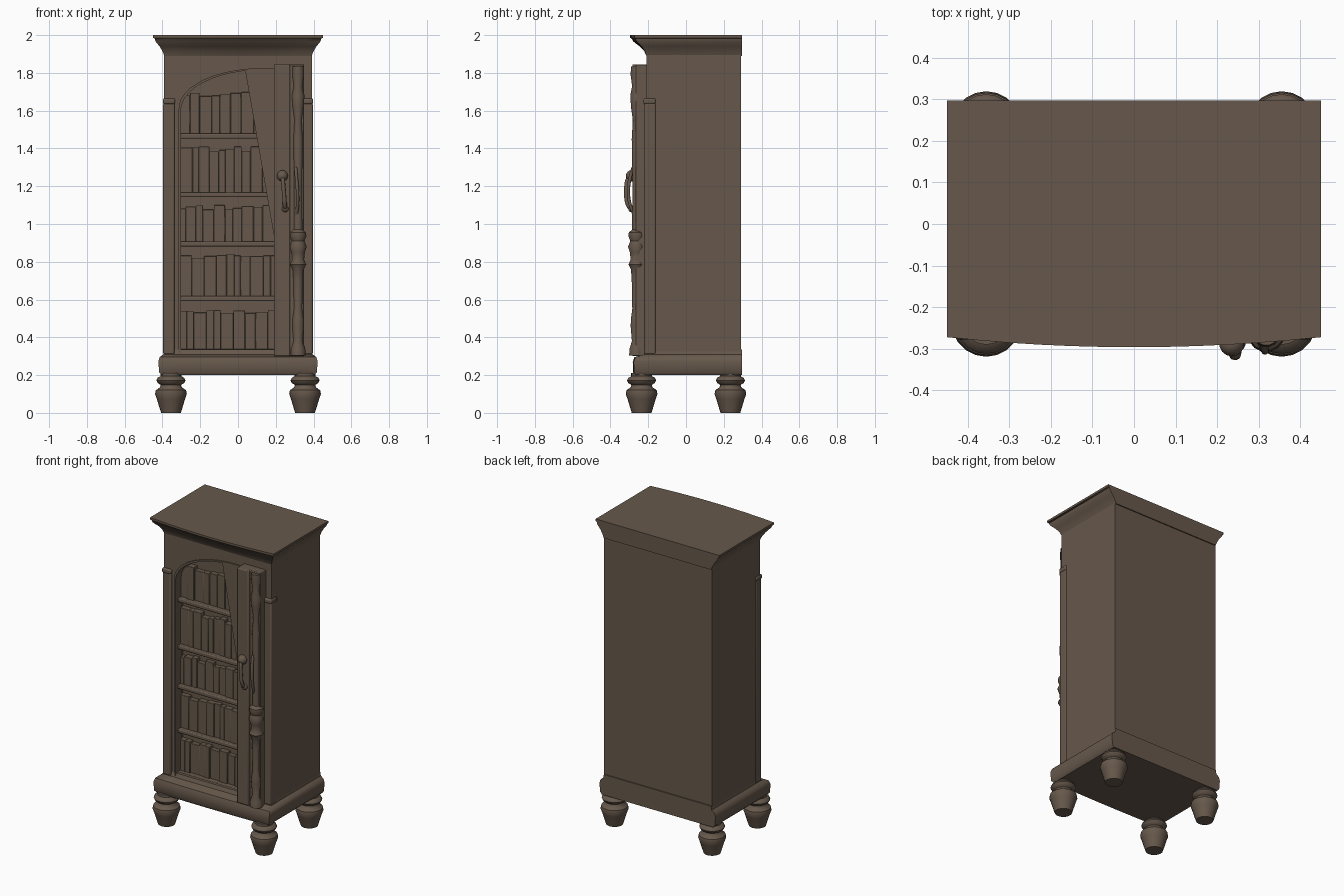
import bpy, bmesh, math, random
from mathutils import Vector

random.seed(4)
if "Cube" in bpy.data.objects:
    bpy.data.objects.remove(bpy.data.objects["Cube"])

wood = bpy.data.materials.new("dark brown wood")
wood.use_nodes = True
BROWN = (0.135, 0.099, 0.072, 1)
wood.diffuse_color = BROWN
wood.node_tree.nodes["Principled BSDF"].inputs["Base Color"].default_value = BROWN


def finish(name, bm, bevel=0, smooth=True):
    bmesh.ops.recalc_face_normals(bm, faces=bm.faces)
    mesh = bpy.data.meshes.new(name)
    bm.to_mesh(mesh)
    bm.free()
    obj = bpy.data.objects.new(name, mesh)
    bpy.context.collection.objects.link(obj)
    mesh.materials.append(wood)
    if bevel:
        mod = obj.modifiers.new("soft edges", "BEVEL")
        mod.width, mod.segments = bevel, 2
    if smooth:
        bpy.ops.object.select_all(action="DESELECT")
        obj.select_set(True)
        bpy.context.view_layer.objects.active = obj
        bpy.ops.object.shade_smooth_by_angle(angle=math.radians(40))
    return obj


def add_box(bm, x0, x1, y0, y1, z0, z1):
    verts = bmesh.ops.create_cube(bm, size=1)["verts"]
    for v in verts:
        v.co = Vector(((x0 + x1) / 2 + v.co.x * (x1 - x0),
                       (y0 + y1) / 2 + v.co.y * (y1 - y0),
                       (z0 + z1) / 2 + v.co.z * (z1 - z0)))


def box(name, *bounds, bevel=0):
    bm = bmesh.new()
    add_box(bm, *bounds)
    return finish(name, bm, bevel)


def skin(name, rings):
    """Join closed rings of points into a capped solid."""
    bm = bmesh.new()
    rows = [[bm.verts.new(p) for p in ring] for ring in rings]
    n = len(rows[0])
    for a, b in zip(rows, rows[1:]):
        for i in range(n):
            bm.faces.new((a[i], a[(i + 1) % n], b[(i + 1) % n], b[i]))
    bm.faces.new(rows[0])
    bm.faces.new(rows[-1])
    return finish(name, bm)


def lathe(name, x, y, profile, sides=20):
    angles = [math.tau * i / sides for i in range(sides)]
    return skin(name, [[(x + r * math.cos(a), y + r * math.sin(a), z) for a in angles]
                       for r, z in profile])


def moulding(name, profile, back):
    """Rings of half width, front depth, bow of the front and height."""
    rings = []
    for w, front, bow, z in profile:
        steps = [i / 6 - 1 for i in range(13)]
        ring = [(w * t, front - bow * (1 - t * t), z) for t in steps]
        rings.append(ring + [(w, back, z), (-w, back, z)])
    return skin(name, rings)


def tube(name, points, radius):
    curve = bpy.data.curves.new(name, "CURVE")
    curve.dimensions = "3D"
    curve.bevel_depth, curve.bevel_resolution = radius, 2
    curve.use_fill_caps = True
    curve.resolution_u = 5
    spline = curve.splines.new("BEZIER")
    spline.bezier_points.add(len(points) - 1)
    for bp, p in zip(spline.bezier_points, points):
        bp.co = p
        bp.handle_left_type = bp.handle_right_type = "AUTO"
    obj = bpy.data.objects.new(name, curve)
    bpy.context.collection.objects.link(obj)
    curve.materials.append(wood)
    return obj


# Feet
FOOT = [(0.052, 0), (0.06, 0.025), (0.075, 0.075), (0.084, 0.1), (0.08, 0.12), (0.058, 0.135),
        (0.054, 0.148), (0.07, 0.158), (0.077, 0.172), (0.07, 0.186), (0.055, 0.194), (0.055, 0.21)]
for side, x in (("right", -0.355), ("left", 0.355)):
    for end, y in (("front", -0.235), ("back", 0.235)):
        lathe(f"{end}_{side}_foot", x, y, FOOT)

# Plinth and cornice
moulding("plinth", [(0.405, -0.265, 0.005, 0.2), (0.417, -0.275, 0.005, 0.215),
                    (0.422, -0.277, 0.005, 0.27), (0.415, -0.268, 0.005, 0.295),
                    (0.395, -0.22, 0, 0.31), (0.39, -0.21, 0, 0.335)], 0.297)
moulding("cornice", [(0.39, -0.21, 0, 1.89), (0.4, -0.218, 0.003, 1.915),
                     (0.415, -0.235, 0.01, 1.94), (0.437, -0.262, 0.018, 1.967),
                     (0.44, -0.268, 0.02, 1.982), (0.45, -0.272, 0.024, 1.986),
                     (0.45, -0.272, 0.024, 2.0)], 0.297)

# Cabinet body behind the shelves
box("cabinet_body", -0.392, 0.392, -0.13, 0.29, 0.3, 1.92)

# Front frame with an arched opening
LEFT, RIGHT, SPRING, TOP = -0.31, 0.31, 1.6, 1.825
arch = [(0.15 - 0.46 * math.cos(t), SPRING + (TOP - SPRING) * math.sin(t))
        for t in [math.pi / 2 * i / 14 for i in range(15)]]


def front_frame(name, inset, y0, y1, outer):
    inner = [(LEFT + inset, 0.31)]
    inner += [(x + inset * (1 - i / 14), z - inset * i / 14) for i, (x, z) in enumerate(arch)]
    inner += [(RIGHT, TOP - inset), (RIGHT, 0.31)]
    if outer:
        border = [(-0.392, 0.31)] + [(-0.392, z) for _, z in arch]
        border += [(RIGHT, 1.91), (RIGHT, 0.31)]
        border = [(-0.392, 0.31), (-0.392, 1.91), (0.392, 1.91), (0.392, 0.31)]
    else:
        border = [(x - 0.012, z + 0.008) for x, z in inner]
    bm = bmesh.new()
    face = bm.faces.new([bm.verts.new((x, y0, z)) for x, z in border + inner[::-1]])
    moved = bmesh.ops.extrude_face_region(bm, geom=[face])["geom"]
    for v in moved:
        if isinstance(v, bmesh.types.BMVert):
            v.co.y = y1
    return finish(name, bm)


front_frame("front_frame", 0, -0.21, -0.12, True)
front_frame("arch_trim", 0.008, -0.218, -0.15, False)

# Corner pilasters with small caps
for side, s in (("right", -1), ("left", 1)):
    x0, x1 = sorted((s * 0.396, s * 0.335))
    box(f"{side}_pilaster", x0, x1, -0.222, -0.16, 0.31, 1.64, bevel=0.008)
    box(f"{side}_pilaster_cap", x0 - 0.002, x1 + 0.002, -0.226, -0.16, 1.635, 1.665, bevel=0.008)

# Shelves and rows of books
shelves = [0.33, 0.61, 0.9, 1.16, 1.47]
for i, z in enumerate(shelves):
    box(f"shelf_{i + 1}", LEFT, RIGHT, -0.192, -0.12, z - 0.018, z + 0.008, bevel=0.006)
    bm = bmesh.new()
    ceiling = (shelves + [1.76])[i + 1] - 0.06
    x = LEFT
    while x < 0.25:
        width = random.uniform(0.03, 0.07)
        add_box(bm, x, x + width, -0.163 + random.uniform(-0.006, 0.006), -0.12,
                z, ceiling - random.uniform(0, 0.025))
        x += width
    finish(f"book_row_{i + 1}", bm, bevel=0.003)

# Open door with a turned column along its edge
box("door", 0.19, 0.35, -0.268, -0.2, 0.3, 1.845, bevel=0.004)
box("door_edge_panel", 0.19, 0.275, -0.284, -0.26, 0.3, 1.845, bevel=0.006)
lathe("door_column", 0.318, -0.262, [
    (0.04, 0.305), (0.038, 0.34), (0.025, 0.38), (0.032, 0.46), (0.03, 0.5), (0.023, 0.55),
    (0.026, 0.7), (0.03, 0.76), (0.044, 0.785), (0.032, 0.81), (0.036, 0.85), (0.046, 0.88),
    (0.034, 0.91), (0.044, 0.935), (0.042, 0.955), (0.024, 0.97), (0.022, 1.2), (0.026, 1.45),
    (0.02, 1.55), (0.03, 1.62), (0.034, 1.68), (0.024, 1.73), (0.032, 1.79), (0.03, 1.835)], 14)

# Door handles
tube("long_handle", [(0.235, -0.28, 1.27), (0.237, -0.307, 1.24), (0.243, -0.316, 1.17),
                     (0.248, -0.307, 1.1), (0.25, -0.28, 1.07)], 0.011)
tube("short_handle", [(0.305, -0.28, 1.3), (0.31, -0.297, 1.24), (0.315, -0.305, 1.17),
                      (0.315, -0.295, 1.1), (0.31, -0.275, 1.05)], 0.009)
for name, x, z, r in (("upper_handle_knob", 0.235, 1.255, 0.03),
                      ("lower_handle_knob", 0.25, 1.08, 0.018)):
    bm = bmesh.new()
    bmesh.ops.create_uvsphere(bm, u_segments=14, v_segments=8, radius=r)
    bmesh.ops.translate(bm, verts=bm.verts, vec=(x, -0.288, z))
    finish(name, bm)
